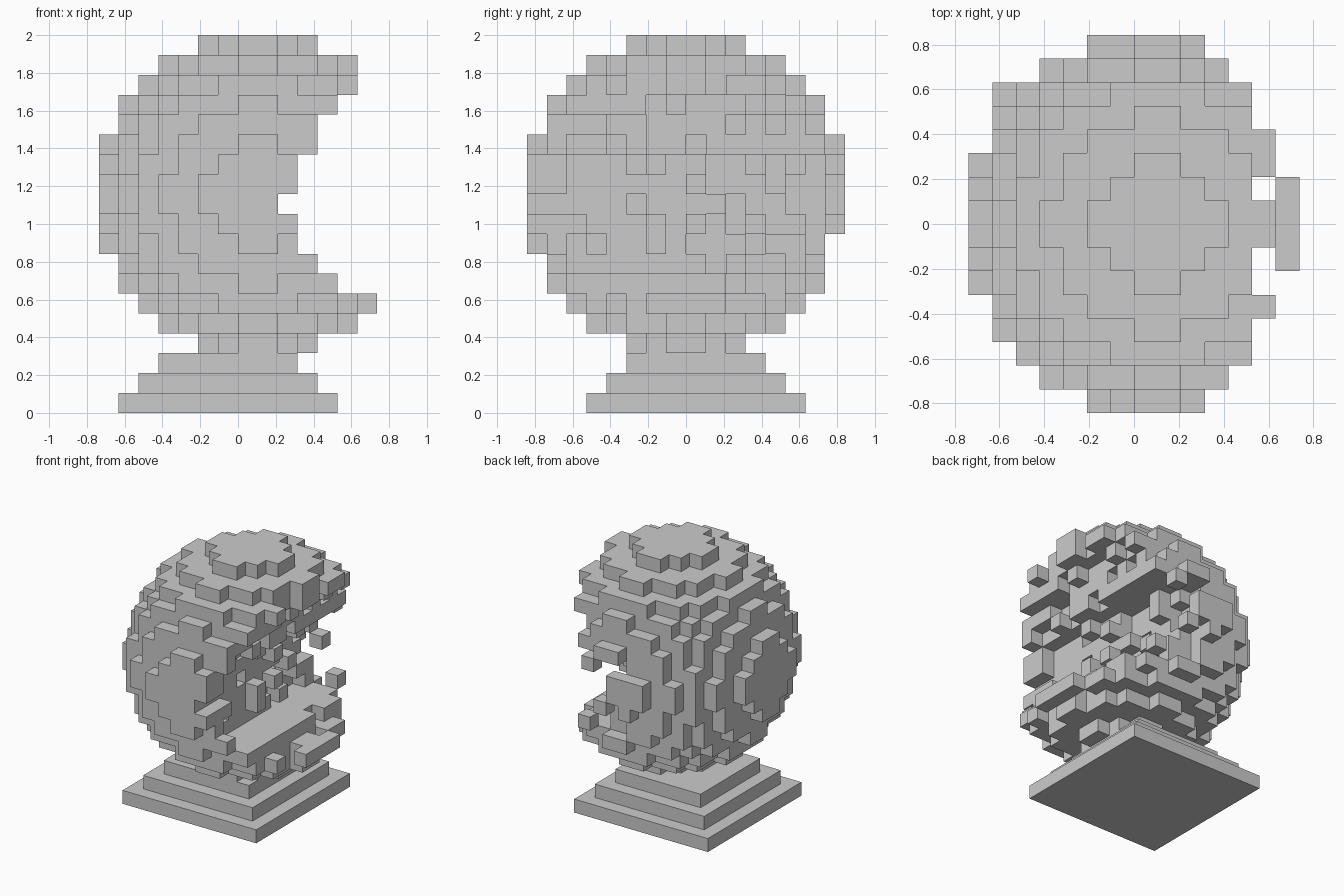
import bpy
import bmesh
import random
from mathutils import Vector

random.seed(11)
V = 2 / 19                      # edge of one block
CENTRE = Vector((1, 0, 11))     # sphere centre, in blocks
RADIUS = 8

if "Cube" in bpy.data.objects:
    bpy.data.objects.remove(bpy.data.objects["Cube"], do_unlink=True)

stone = bpy.data.materials.new("grey_stone")
stone.use_nodes = True
GREY = (0.6, 0.6, 0.6, 1)
stone.diffuse_color = GREY
stone.node_tree.nodes["Principled BSDF"].inputs["Base Color"].default_value = GREY


def build_blocks(name, cells):
    """Make one mesh from the exposed sides of a set of blocks."""
    bm = bmesh.new()
    for cell in cells:
        for axis in range(3):
            for side in (0, 1):
                near = list(cell)
                near[axis] += 1 if side else -1
                if tuple(near) in cells:
                    continue
                u, w = (axis + 1) % 3, (axis + 2) % 3
                loop = [(0, 0), (1, 0), (1, 1), (0, 1)]
                if not side:
                    loop.reverse()
                verts = []
                for a, b in loop:
                    p = Vector(cell)
                    p[axis] += side
                    p[u] += a
                    p[w] += b
                    verts.append(bm.verts.new(p * V))
                bm.faces.new(verts)
    bmesh.ops.remove_doubles(bm, verts=bm.verts, dist=V / 100)
    mesh = bpy.data.meshes.new(name)
    bm.to_mesh(mesh)
    bm.free()
    mesh.materials.append(stone)
    obj = bpy.data.objects.new(name, mesh)
    bpy.context.collection.objects.link(obj)
    return obj


# Stepped plinth: three square slabs, each one block smaller all round
for layer, name in enumerate(("plinth_bottom", "plinth_middle", "plinth_top")):
    size = (11 - 2 * layer) * V
    bpy.ops.mesh.primitive_cube_add(size=1, location=(-V / 2, V / 2, (layer + 0.5) * V))
    slab = bpy.context.object
    slab.name = name
    slab.scale = (size, size, V)
    slab.data.materials.append(stone)

# Reach of the broken side in each layer, from the floor of the bite upward
BITE_FLOOR = 6
REACH = [5, 4, 3, 3, 3, 3, 3, 4, 4, 5, 6]
# Blocks left hanging at the broken edge
LOOSE = {(3, 6, 7), (1, 7, 9), (0, 7, 10), (0, 7, 11), (2, 7, 12), (1, 7, 13), (0, 7, 13)}


def survives(x, y, z):
    """Decide whether a block of the sphere is left after the damage."""
    if (x, y, z) in LOOSE:
        return True
    if x == 5 and y in (1, -2, -3):     # chipped rim
        return False
    row = z - BITE_FLOOR
    if row < 0 or row >= len(REACH):
        return True
    limit = REACH[row]
    if y <= -7:                         # front cap keeps a clean edge
        return x < limit and (x, z) != (2, 10)
    if 1 <= row <= 6:                   # hollow middle, deeper toward the back
        limit = 1.2 - max(0, y) * 0.2
        return x < limit + random.choice((-1, 0, 0, 0, 0, 1))
    return x < limit - random.choice((0, 0, 0, 0, 1, 1))


# Broken sphere of blocks
sphere = set()
for x in range(-7, 9):
    for y in range(-8, 8):
        for z in range(3, 19):
            mid = Vector((x + 0.5, y + 0.5, z + 0.5))
            if (mid - CENTRE).length < RADIUS and survives(x, y, z):
                sphere.add((x, y, z))
build_blocks("broken_sphere", sphere)
